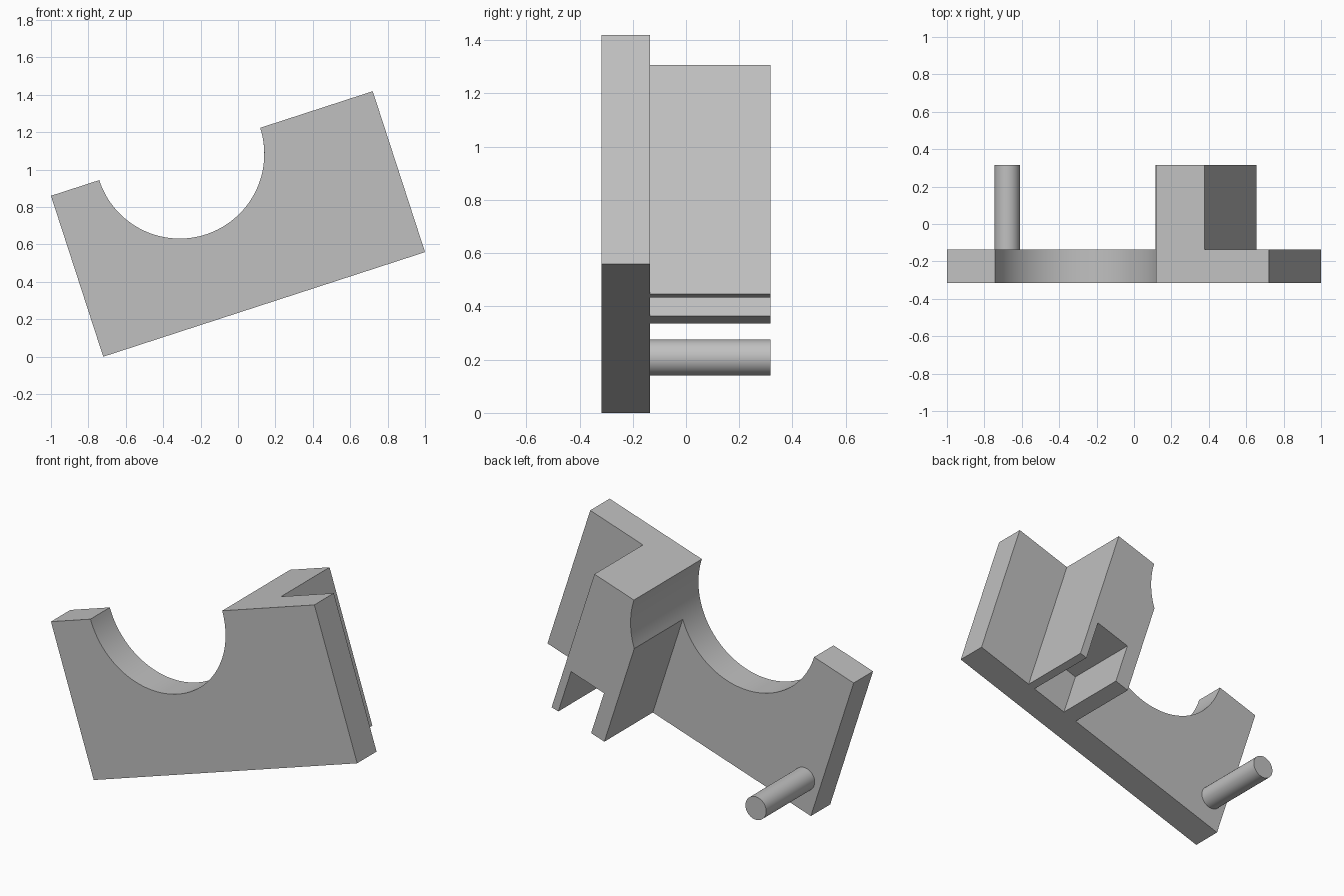
import bpy
import bmesh
from math import sin, cos, acos, pi, radians

cube = bpy.data.objects.get("Cube")
if cube:
    bpy.data.objects.remove(cube, do_unlink=True)

TILT = radians(18)
LENGTH, HEIGHT = 40, 20                  # plate size in design units
UNIT = 2 / (LENGTH * cos(TILT) + HEIGHT * sin(TILT))
FRONT, STEP, BACK = -7 * UNIT, -3 * UNIT, 7 * UNIT
CORNER_X = -1 + HEIGHT * sin(TILT) * UNIT

grey = bpy.data.materials.new("plain grey")
grey.use_nodes = True
colour = (0.53, 0.53, 0.53, 1)
grey.diffuse_color = colour
grey.node_tree.nodes["Principled BSDF"].inputs["Base Color"].default_value = colour


def arc(cu, cv, radius, start, end, steps):
    """Points on an arc in the plate's own plane."""
    angles = [start + (end - start) * i / steps for i in range(steps + 1)]
    return [(cu + radius * cos(a), cv + radius * sin(a)) for a in angles]


def extrude_profile(name, profile, y0, y1):
    """Tilt a flat profile and extrude it from front to back."""
    bm = bmesh.new()
    verts = []
    for u, v in profile:
        x = CORNER_X + (u * cos(TILT) - v * sin(TILT)) * UNIT
        z = (u * sin(TILT) + v * cos(TILT)) * UNIT
        verts.append(bm.verts.new((x, y0, z)))
    face = bm.faces.new(verts)
    result = bmesh.ops.extrude_face_region(bm, geom=[face])
    moved = [g for g in result["geom"] if isinstance(g, bmesh.types.BMVert)]
    bmesh.ops.translate(bm, verts=moved, vec=(0, y1 - y0, 0))
    bmesh.ops.recalc_face_normals(bm, faces=bm.faces)
    mesh = bpy.data.meshes.new(name)
    bm.to_mesh(mesh)
    bm.free()
    mesh.materials.append(grey)
    obj = bpy.data.objects.new(name, mesh)
    bpy.context.collection.objects.link(obj)
    bpy.ops.object.select_all(action="DESELECT")
    obj.select_set(True)
    bpy.context.view_layer.objects.active = obj
    bpy.ops.object.shade_smooth_by_angle(angle=radians(30))
    return obj


# Front plate with a half-round notch in its top edge
notch_u, notch_r = 16, 10
plate = [(0, 0), (LENGTH, 0), (LENGTH, HEIGHT)]
plate += arc(notch_u, HEIGHT, notch_r, 0, -pi, 64)
plate += [(0, HEIGHT)]
extrude_profile("front_plate", plate, FRONT, STEP)

# Rear block: follows the notch at the top, slotted at the bottom
left, right, slot_depth = 24, 32, 6
block = [(right, HEIGHT)]
block += arc(notch_u, HEIGHT, notch_r, 0, -acos((left - notch_u) / notch_r), 14)
block += [(left, 0), (left + 2, 0), (left + 2, slot_depth),
          (right - 1, slot_depth), (right - 1, 0), (right, 0)]
extrude_profile("rear_slotted_block", block, STEP, BACK)

# Round pin on the back of the plate
pin = arc(2.32, 4.07, 1.5, 0, 2 * pi, 48)[:-1]
extrude_profile("rear_pin", pin, STEP - UNIT, BACK)
